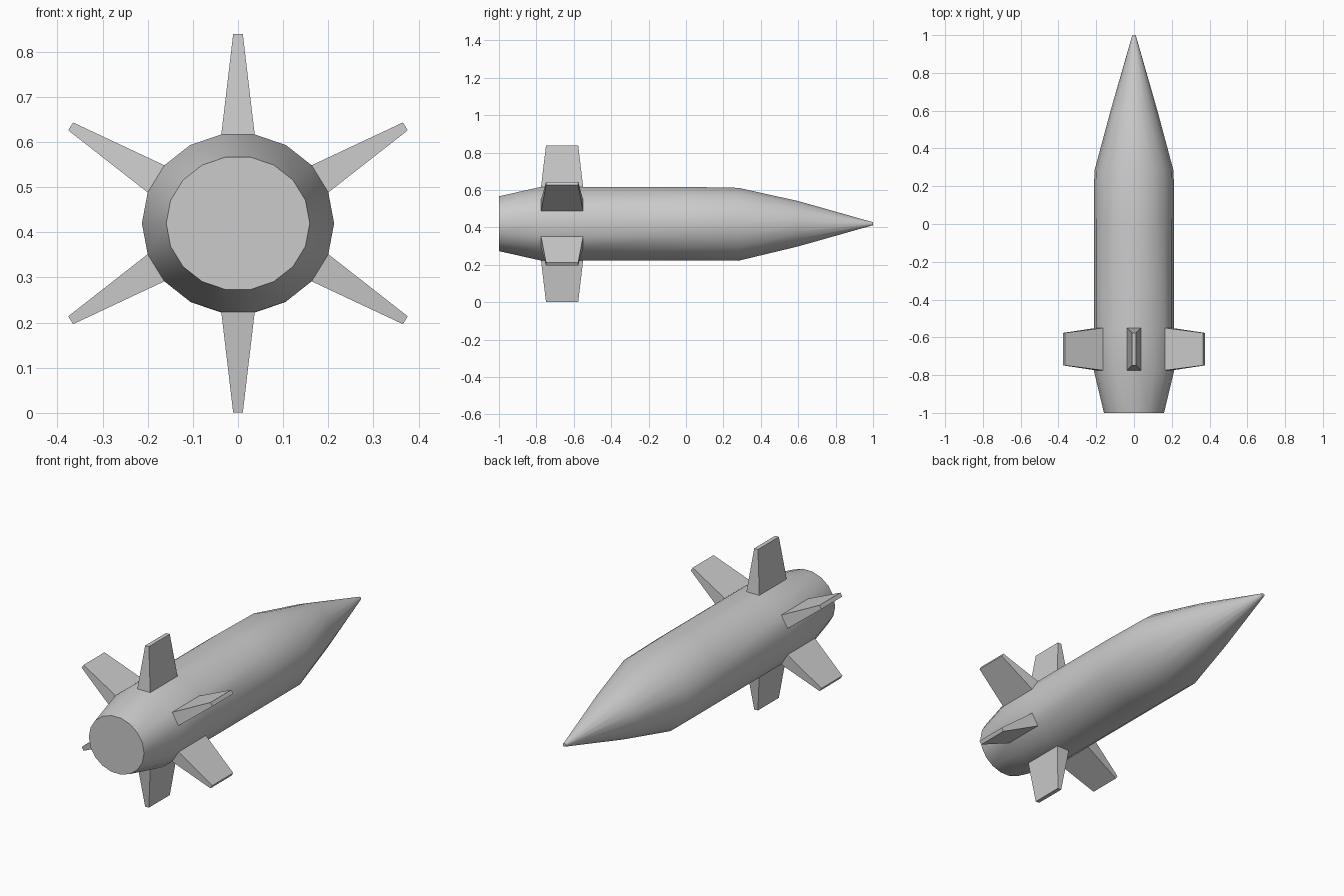
import bpy, bmesh, math
from mathutils import Vector

if "Cube" in bpy.data.objects:
    bpy.data.objects.remove(bpy.data.objects["Cube"])

SIDES = 18
# Body stations along y: (y, half width x, half height z, centre z)
STATIONS = [
    (-1.00, 0.159, 0.149, 0.420),
    (-0.775, 0.213, 0.200, 0.420),
    (-0.55, 0.213, 0.200, 0.420),
    (0.00, 0.213, 0.200, 0.420),
    (0.28, 0.210, 0.198, 0.417),
    (0.60, 0.124, 0.123, 0.420),
    (1.00, 0.009, 0.008, 0.420),
]

bm = bmesh.new()

# Fuselage: stacked 18-sided rings joined by quads, capped at both ends
rings = []
for y, rx, rz, cz in STATIONS:
    rings.append([bm.verts.new((rx * math.cos(2 * math.pi * i / SIDES), y,
                                cz + rz * math.sin(2 * math.pi * i / SIDES)))
                  for i in range(SIDES)])
fin_roots = []
for s in range(len(rings) - 1):
    a, b = rings[s], rings[s + 1]
    for i in range(SIDES):
        j = (i + 1) % SIDES
        f = bm.faces.new((a[i], b[i], b[j], a[j]))
        if s == 1 and i % 3 == 1:
            fin_roots.append(f)
bm.faces.new(rings[0])
bm.faces.new(rings[-1])
bmesh.ops.recalc_face_normals(bm, faces=bm.faces[:])

# Six tapered fins pulled out of every third tail panel
for root in fin_roots:
    n = root.normal.copy()
    tip = bmesh.ops.extrude_discrete_faces(bm, faces=[root])["faces"][0]
    c = tip.calc_center_median()
    across = Vector((0, 1, 0)).cross(n).normalized()
    for v in tip.verts:
        d = v.co - c
        v.co = c + n * 0.222 + across * (d.dot(across) * 0.29) + Vector((0, d.y * 0.765, 0))
bmesh.ops.recalc_face_normals(bm, faces=bm.faces[:])

mesh = bpy.data.meshes.new("finned_rocket_body")
bm.to_mesh(mesh)
bm.free()
body = bpy.data.objects.new("finned_rocket_body", mesh)
bpy.context.collection.objects.link(body)

# Smooth round body, crisp fins and base
bpy.context.view_layer.objects.active = body
body.select_set(True)
bpy.ops.object.shade_smooth_by_angle(angle=math.radians(30))
